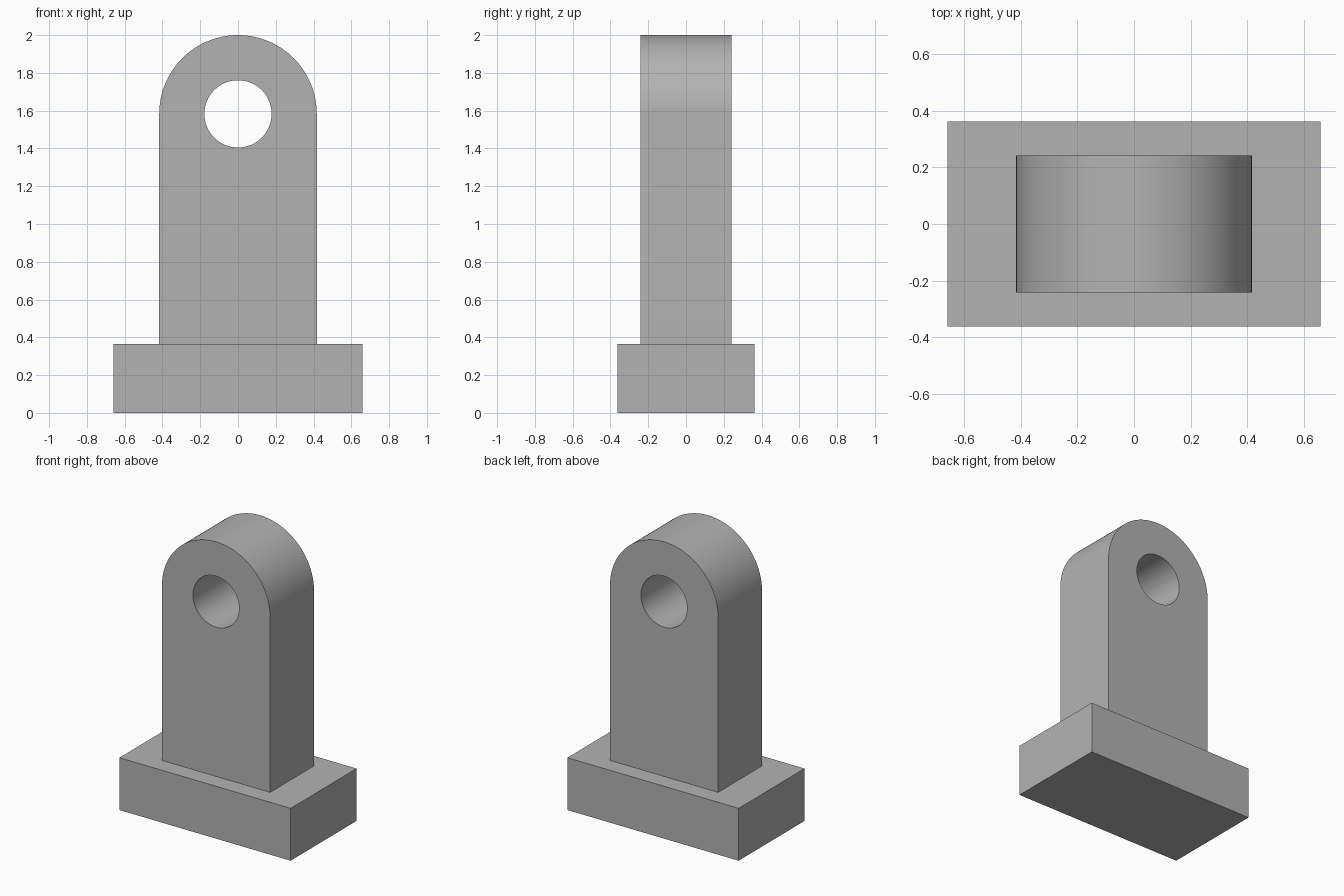
import bpy, bmesh
from math import pi, sin, cos, radians

if "Cube" in bpy.data.objects:
    bpy.data.objects.remove(bpy.data.objects["Cube"], do_unlink=True)

BASE_X, BASE_Y, BASE_Z = 1.32, 0.726, 0.365   # base block size
ARM_R, ARM_Y = 0.417, 0.484                   # arm half width, thickness
HOLE_R = 0.178
PIVOT_Z = 2 - ARM_R
SEGMENTS = 64

grey = bpy.data.materials.new("plain grey")
grey.use_nodes = True
colour = (0.45, 0.45, 0.45, 1)
grey.diffuse_color = colour
grey.node_tree.nodes["Principled BSDF"].inputs["Base Color"].default_value = colour


def prism(name, outline, depth):
    """Extrude an outline in the XZ plane along y, centred on y = 0."""
    bm = bmesh.new()
    face = bm.faces.new([bm.verts.new((x, -depth / 2, z)) for x, z in outline])
    new = bmesh.ops.extrude_face_region(bm, geom=[face])["geom"]
    verts = [v for v in new if isinstance(v, bmesh.types.BMVert)]
    bmesh.ops.translate(bm, verts=verts, vec=(0, depth, 0))
    bmesh.ops.recalc_face_normals(bm, faces=bm.faces)
    mesh = bpy.data.meshes.new(name)
    bm.to_mesh(mesh)
    bm.free()
    mesh.materials.append(grey)
    obj = bpy.data.objects.new(name, mesh)
    bpy.context.collection.objects.link(obj)
    return obj


def arc(radius, sweep, steps):
    return [(radius * cos(sweep * i / SEGMENTS), PIVOT_Z + radius * sin(sweep * i / SEGMENTS))
            for i in range(steps)]


# Base block
half = BASE_X / 2
prism("base_block", [(-half, 0), (half, 0), (half, BASE_Z), (-half, BASE_Z)], BASE_Y)

# Upright arm with a rounded top
arm = prism("upright_arm",
            [(-ARM_R, BASE_Z), (ARM_R, BASE_Z)] + arc(ARM_R, pi, SEGMENTS + 1), ARM_Y)

# Pin hole through the arm
cutter = prism("pin_hole_cutter", arc(HOLE_R, 2 * pi, SEGMENTS), ARM_Y * 2)
cutter.hide_render = True
cut = arm.modifiers.new("pin_hole", "BOOLEAN")
cut.operation = "DIFFERENCE"
cut.solver = "EXACT"
cut.object = cutter

bpy.ops.object.select_all(action="DESELECT")
arm.select_set(True)
bpy.context.view_layer.objects.active = arm
bpy.ops.object.modifier_apply(modifier=cut.name)
bpy.data.objects.remove(cutter, do_unlink=True)
bpy.ops.object.shade_smooth_by_angle(angle=radians(30))
